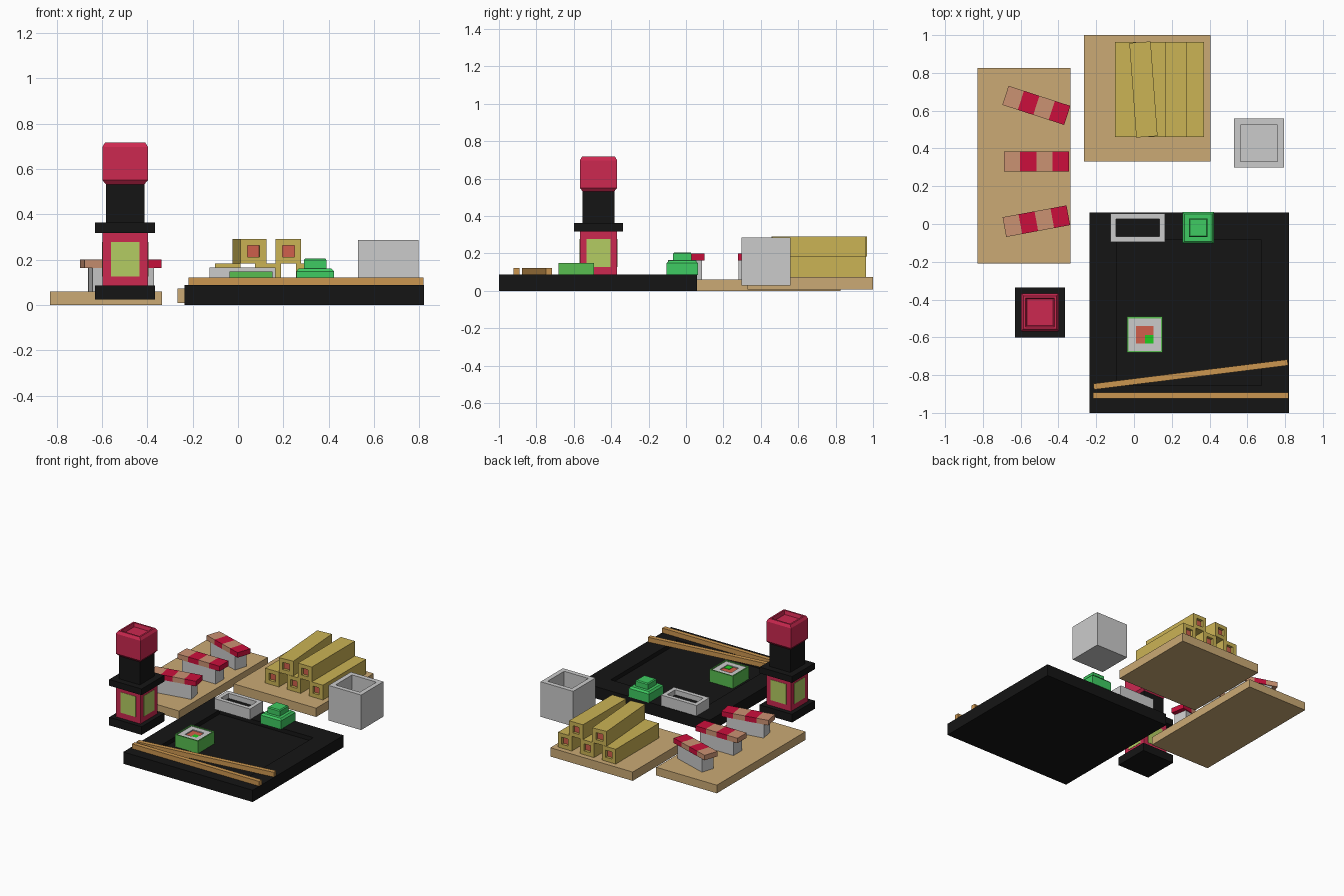
import bpy, bmesh
from math import radians, cos, sin

if "Cube" in bpy.data.objects:
    bpy.data.objects.remove(bpy.data.objects["Cube"])


def material(name, hexcode):
    def lin(c):
        c /= 255
        return c / 12.92 if c < 0.04 else ((c + 0.055) / 1.055) ** 2.4
    m = bpy.data.materials.new(name)
    m.diffuse_color = [lin(int(hexcode[i:i + 2], 16)) for i in (0, 2, 4)] + [1]
    m.use_nodes = True
    m.node_tree.nodes["Principled BSDF"].inputs["Base Color"].default_value = m.diffuse_color
    return m


WOOD = material("board wood", "CBAA75")
STICK = material("chopstick wood", "CB9650")
BLACK = material("black lacquer", "151515")
RED = material("tuna red", "CC0F3C")
PEACH = material("fish peach", "CB9272")
GLASS = material("bottle red", "CC2850")
LABEL = material("label green", "B3CC62")
YELLOW = material("roll wrapper", "CBB355")
FILL = material("filling", "D0604C")
GREEN = material("wasabi green", "3FCB62")
NORI = material("wrap green", "58BE50")
CUKE = material("cucumber", "20CC20")


def loft(name, loc, rings, mat=None, cap=None, rot=(0, 0, 0), cap_both=False):
    """Rectangular rings (half x, half y, z) joined in order; cap colours the end face."""
    bm = bmesh.new()
    loops = [[bm.verts.new((sx * a, sy * b, z)) for sx, sy in ((-1, -1), (1, -1), (1, 1), (-1, 1))]
             for a, b, z in rings]
    for lo, hi in zip(loops, loops[1:]):
        for i in range(4):
            j = (i + 1) % 4
            bm.faces.new((lo[i], lo[j], hi[j], hi[i]))
    bottom = bm.faces.new(loops[0][::-1])
    top = bm.faces.new(loops[-1])
    if cap:
        top.material_index = 1
        bottom.material_index = int(cap_both)
    me = bpy.data.meshes.new(name)
    bm.to_mesh(me)
    bm.free()
    if mat or cap:
        me.materials.append(mat)
    if cap:
        me.materials.append(cap)
    ob = bpy.data.objects.new(name, me)
    ob.location = loc
    ob.rotation_euler = [radians(r) for r in rot]
    bpy.context.collection.objects.link(ob)
    return ob


def box(name, loc, hx, hy, z0, z1, mat=None, turn=0):
    return loft(name, (*loc, 0), [(hx, hy, z0), (hx, hy, z1)], mat, rot=(0, 0, turn))


def well(name, loc, hx, hy, z0, z1, rim, depth, mat=None, cap=None):
    return loft(name, (*loc, 0), [(hx, hy, z0), (hx, hy, z1), (hx - rim, hy - rim, z1),
                                  (hx - rim, hy - rim, z1 - depth)], mat, cap)


# tray and boards
well("tray", (0.2925, -0.47), 0.5275, 0.53, 0, 0.087, 0.146, 0.03, BLACK)
box("left_board", (-0.582, 0.308), 0.247, 0.517, 0, 0.06, WOOD)
box("back_board", (0.07, 0.665), 0.336, 0.335, 0.008, 0.073, WOOD)

# chopsticks
box("chopstick_front", (0.3, -0.907), 0.518, 0.016, 0.087, 0.122, STICK)
box("chopstick_back", (0.3, -0.797), 0.518, 0.016, 0.087, 0.122, STICK, 7.1)

# fish slices on rice blocks
for k, (cy, turn) in enumerate(((0.015, 10.5), (0.332, 0), (0.628, -18))):
    box(f"rice_block_{k}", (-0.515, cy - 0.003), 0.137, 0.049, 0.06, 0.163, None, turn)
    for s in range(4):
        d = (s - 1.5) * 0.086
        pos = (-0.517 + d * cos(radians(turn)), cy + d * sin(radians(turn)))
        box(f"fish_stripe_{k}_{s}", pos, 0.043, 0.053, 0.163, 0.2, RED if s % 2 else PEACH, turn)

# stacked yellow rolls, with a recessed filling at both ends
for k, (cx, cz, turn) in enumerate(((-0.045, 0.128, 0), (0.132, 0.128, 0), (0.313, 0.128, 0),
                                    (0.05, 0.237, 4.2), (0.222, 0.237, 0))):
    a, f, L = 0.0565, 0.026, 0.251
    rings = [(f, f, 0.02 - L), (f, f, -L), (a, 0.0545, -L),
             (a, 0.0545, L), (f, f, L), (f, f, L - 0.02)]
    loft(f"yellow_roll_{k}", (cx, 0.712, cz), rings, YELLOW, FILL, (90, 0, turn), True)

# sauce bottle
B = (-0.4975, -0.468)
box("bottle_base", B, 0.132, 0.132, 0.025, 0.085, BLACK)
box("bottle_body", B, 0.1, 0.1, 0.085, 0.317, GLASS)
box("bottle_label_sides", B, 0.102, 0.063, 0.126, 0.277, LABEL)
box("bottle_label_front_back", B, 0.063, 0.102, 0.126, 0.277, LABEL)
box("bottle_collar", B, 0.132, 0.132, 0.317, 0.363, BLACK)
box("bottle_neck", B, 0.085, 0.085, 0.363, 0.535, BLACK)
loft("bottle_cap", (*B, 0), [(0.085, 0.085, 0.532), (0.1, 0.1, 0.55), (0.1, 0.1, 0.697),
                             (0.088, 0.088, 0.717), (0.076, 0.076, 0.717),
                             (0.07, 0.07, 0.69)], GLASS)

# cup and sauce dish
well("cup", (0.662, 0.428), 0.133, 0.13, 0.028, 0.286, 0.034, 0.2)
well("sauce_dish", (0.02, -0.02), 0.145, 0.076, 0.085, 0.165, 0.03, 0.05)
box("sauce", (0.02, -0.02), 0.115, 0.046, 0.112, 0.128, BLACK)

# wasabi mound in two tiers
W = (0.34, -0.02, 0)
loft("wasabi_base", W, [(0.083, 0.083, 0.085), (0.083, 0.083, 0.148), (0.072, 0.072, 0.161)], GREEN)
loft("wasabi_top", W, [(0.05, 0.05, 0.16), (0.05, 0.05, 0.198), (0.044, 0.044, 0.205)], GREEN)

# single wrapped roll with rice and fillings
R = (0.057, -0.586)
well("wrap", R, 0.095, 0.095, 0.057, 0.148, 0.009, 0.02, NORI)
well("wrap_rice", R, 0.086, 0.086, 0.12, 0.142, 0.04, 0.012)
box("wrap_salmon", R, 0.046, 0.046, 0.125, 0.135, FILL)
box("wrap_cucumber", (R[0] + 0.023, R[1] - 0.023), 0.0225, 0.0225, 0.125, 0.138, CUKE)
